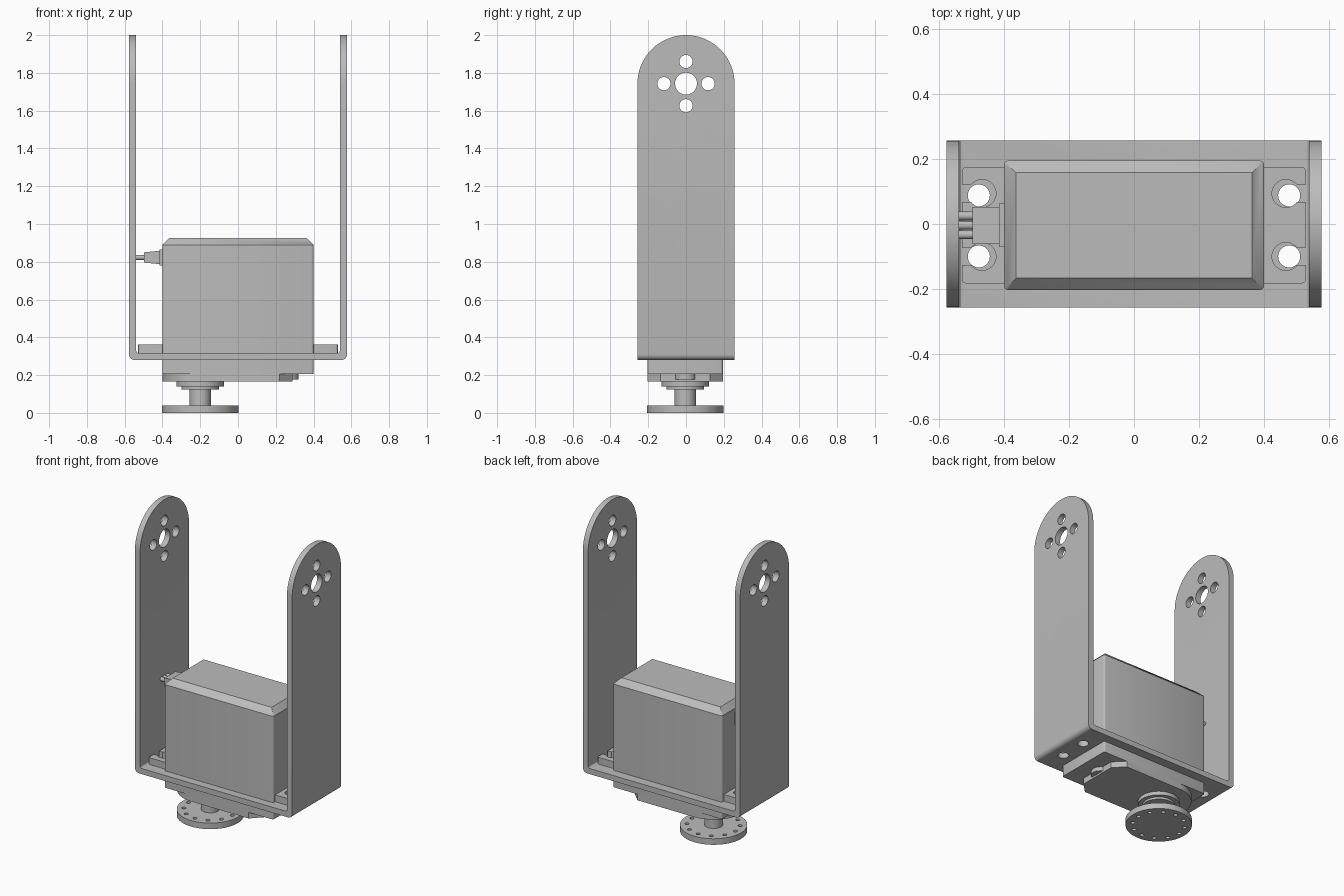
import bpy
import bmesh
from math import pi, sin, cos
from mathutils import Matrix, Vector

cube = bpy.data.objects.get("Cube")
if cube:
    bpy.data.objects.remove(cube, do_unlink=True)

grey = bpy.data.materials.new("plain grey")
grey.use_nodes = True
grey.diffuse_color = (0.5, 0.5, 0.5, 1)
grey.node_tree.nodes["Principled BSDF"].inputs["Base Color"].default_value = grey.diffuse_color


def finish(name, bm):
    bmesh.ops.recalc_face_normals(bm, faces=bm.faces)
    mesh = bpy.data.meshes.new(name)
    bm.to_mesh(mesh)
    bm.free()
    mesh.materials.append(grey)
    obj = bpy.data.objects.new(name, mesh)
    bpy.context.collection.objects.link(obj)
    return obj


def box_mesh(lo, hi):
    bm = bmesh.new()
    lo, hi = Vector(lo), Vector(hi)
    bmesh.ops.create_cube(bm, size=1, matrix=Matrix.Translation((lo + hi) / 2) @ Matrix.Diagonal((*(hi - lo), 1)))
    return bm


def box(name, lo, hi):
    return finish(name, box_mesh(lo, hi))


def prism_mesh(points, offset):
    bm = bmesh.new()
    face = bm.faces.new([bm.verts.new(p) for p in points])
    top = bmesh.ops.extrude_face_region(bm, geom=[face])
    verts = [g for g in top["geom"] if isinstance(g, bmesh.types.BMVert)]
    bmesh.ops.translate(bm, verts=verts, vec=offset)
    return bm


def cylinder(name, center, radius, length, axis="Z", sides=48):
    bm = bmesh.new()
    turn = Matrix.Rotation(pi / 2, 4, "Y") if axis == "X" else Matrix()
    bmesh.ops.create_cone(bm, cap_ends=True, segments=sides, radius1=radius, radius2=radius,
                          depth=length, matrix=Matrix.Translation(center) @ turn)
    return finish(name, bm)


def disc(name, radius, low, high):
    return cylinder(name, (SHAFT_X, MID_Y, (low + high) / 2), radius, high - low, sides=64)


def cut(obj, cutters):
    bpy.context.view_layer.objects.active = obj
    for cutter in cutters:
        mod = obj.modifiers.new("cut", "BOOLEAN")
        mod.operation = "DIFFERENCE"
        mod.solver = "EXACT"
        mod.object = cutter
        bpy.ops.object.modifier_apply(modifier=mod.name)
        bpy.data.objects.remove(cutter, do_unlink=True)


def bevel(bm, test, offset, segments):
    edges = [e for e in bm.edges if test(*[v.co for v in e.verts])]
    bmesh.ops.bevel(bm, geom=edges, offset=offset, segments=segments, profile=0.5, affect="EDGES")


SHAFT_X, MID_Y = -0.2, -0.004
HALF_X, HALF_Y, BASE_Z, FLOOR_Z, WALL = 0.577, 0.257, 0.28, 0.317, 0.038
ARC_Z = 2 - HALF_Y

# U bracket: one rounded slab, hollowed between the arms
outline = [(-HALF_X, -HALF_Y, BASE_Z), (-HALF_X, HALF_Y, BASE_Z)]
outline += [(-HALF_X, HALF_Y * cos(pi * i / 32), ARC_Z + HALF_Y * sin(pi * i / 32)) for i in range(33)]
bm = prism_mesh(outline, (2 * HALF_X, 0, 0))
bevel(bm, lambda a, b: max(a.z, b.z) < BASE_Z + 0.001 and abs(a.x - b.x) < 0.001, 0.03, 5)
bracket = finish("bracket", bm)
inner = box_mesh((WALL - HALF_X, -1, FLOOR_Z), (HALF_X - WALL, 1, 3))
bevel(inner, lambda a, b: max(a.z, b.z) < FLOOR_Z + 0.001 and abs(a.x - b.x) < 0.001, 0.012, 3)
cutters = [finish("cutter", inner)]
cutters.append(cylinder("cutter", (0, 0, ARC_Z), 0.058, 2, "X"))
for y, z in ((1, 0), (-1, 0), (0, 1), (0, -1)):
    cutters.append(cylinder("cutter", (0, 0.117 * y, ARC_Z + 0.117 * z), 0.035, 2, "X", 32))
for x in (-0.478, 0.478):
    for y in (0.088, -0.1):
        cutters.append(cylinder("cutter", (x, y, BASE_Z), 0.034, 0.2, sides=32))
cut(bracket, cutters)

# Motor body with chamfered lid and softened upright edges
bm = box_mesh((-0.4, MID_Y - 0.199, 0.205), (0.4, MID_Y + 0.199, 0.926))
bevel(bm, lambda a, b: min(a.z, b.z) > 0.9, 0.037, 1)
bevel(bm, lambda a, b: abs(a.z - b.z) > 0.2, 0.012, 3)
finish("motor_body", bm)

# Mounting ears with open keyhole slots
for side, x in (("left", 1), ("right", -1)):
    lo, hi = sorted((0.39 * x, 0.529 * x))
    bm = box_mesh((lo, MID_Y - 0.179, FLOOR_Z), (hi, MID_Y + 0.179, 0.362))
    bevel(bm, lambda a, b: abs(a.z - b.z) > 0.01 and abs(a.x) > 0.5, 0.012, 3)
    ear = finish(side + "_mounting_ear", bm)
    cutters = []
    for y in (0.094, -0.1):
        cutters.append(cylinder("cutter", (0.468 * x, y, 0.35), 0.043, 0.2, sides=32))
        lo, hi = sorted((0.468 * x, 0.6 * x))
        cutters.append(box("cutter", (lo, y - 0.027, 0.25), (hi, y + 0.027, 0.45)))
    cut(ear, cutters)

# Gear cover: round around the shaft, corners cut at the far end
cover = [(SHAFT_X + 0.199 * cos(pi / 2 + pi * i / 32), MID_Y + 0.199 * sin(pi / 2 + pi * i / 32), 0.165)
         for i in range(33)]
cover += [(0.22, MID_Y - 0.199, 0.165), (0.288, MID_Y - 0.13, 0.165),
          (0.288, MID_Y + 0.13, 0.165), (0.22, MID_Y + 0.199, 0.165)]
finish("gear_cover", prism_mesh(cover, (0, 0, 0.042)))
cylinder("cover_tab", (0.262, MID_Y, 0.191), 0.058, 0.028)

# Output shaft, collars and horn
disc("wide_collar", 0.126, 0.14, 0.17)
disc("narrow_collar", 0.1, 0.125, 0.145)
disc("output_shaft", 0.056, 0.03, 0.13)
horn = disc("output_horn", 0.202, 0, 0.04)
cut(horn, [cylinder("cutter", (SHAFT_X + 0.16 * cos(pi * i / 6), MID_Y + 0.16 * sin(pi * i / 6), 0.02),
                    0.013, 0.2, sides=16) for i in range(12)])

# Cable plug and three wires
PLUG_Z = 0.823
box("plug_base", (-0.415, MID_Y - 0.067, PLUG_Z - 0.042), (-0.39, MID_Y + 0.067, PLUG_Z + 0.042))
bm = box_mesh((-0.497, MID_Y - 0.057, PLUG_Z - 0.036), (-0.41, MID_Y + 0.057, PLUG_Z + 0.036))
for v in bm.verts:
    if v.co.x < -0.45:
        v.co.z = PLUG_Z + (v.co.z - PLUG_Z) * 0.75
finish("cable_plug", bm)
for i in (-1, 0, 1):
    cylinder("wire", (-0.515, MID_Y + 0.029 * i, PLUG_Z), 0.0135, 0.05, "X", 20)

# Smooth the curved walls, keep edges sharp
for obj in bpy.context.collection.objects:
    obj.select_set(obj.type == "MESH")
    if obj.type == "MESH":
        bpy.context.view_layer.objects.active = obj
bpy.ops.object.shade_smooth_by_angle(angle=pi / 6)
